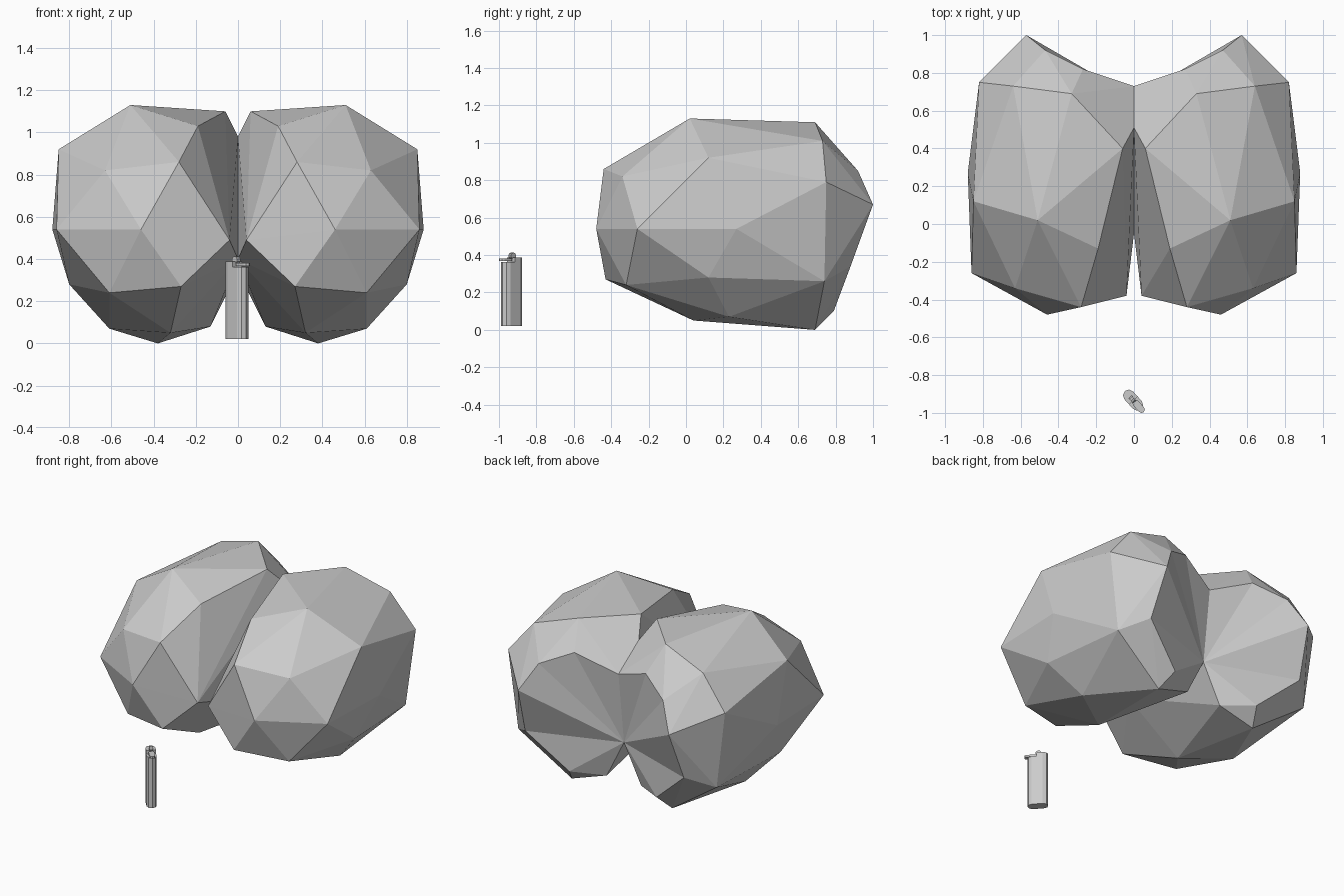
import bpy, bmesh, math
from mathutils import Matrix, Vector

if "Cube" in bpy.data.objects:
    bpy.data.objects.remove(bpy.data.objects["Cube"])

# Rounded faceted lobe: outer points, wrapped with a convex hull
outer = [(.51, .02, 1.13), (.85, .12, .92), (.88, .27, .54), (.86, -.26, .54),
         (.46, -.48, .54), (.28, -.44, .86), (.63, -.34, .82), (.19, -.13, 1.03),
         (.06, .40, 1.10), (.04, -.38, .49), (.27, -.43, .27), (.61, -.32, .24),
         (.80, .12, .28), (.61, .23, .07), (.32, .04, .05), (.38, .69, 0),
         (.33, .69, 1.11), (.64, .73, 1.01), (.82, .75, .79), (.75, .74, .26)]
seam = [(0, .51, .98), (0, -.05, .40)]
rim = [(0, .73, .83), (.27, .82, .94), (.47, .92, .85), (.57, 1, .67),
       (.60, .88, .34), (.33, .79, .10), (.13, .67, .08)]
hollow = (0, .67, .34)

bm = bmesh.new()
for p in outer:
    bm.verts.new(p)
sv = [bm.verts.new(p) for p in seam]
rv = [bm.verts.new(p) for p in rim]
bmesh.ops.convex_hull(bm, input=bm.verts[:])
# Open the back and the seam, then sink the back into a hollow fan
opening = set(sv + rv)
bmesh.ops.delete(bm, geom=[f for f in bm.faces if all(v in opening for v in f.verts)],
                 context='FACES_ONLY')
centre = bm.verts.new(hollow)
ring = rv + [sv[1]]
for a, b in zip(ring, ring[1:]):
    bm.faces.new((centre, b, a))
bmesh.ops.recalc_face_normals(bm, faces=bm.faces[:])
mesh = bpy.data.meshes.new("twin_lobes")
bm.to_mesh(mesh)
bm.free()
lobes = bpy.data.objects.new("twin_lobes", mesh)
bpy.context.collection.objects.link(lobes)
mod = lobes.modifiers.new("mirror", 'MIRROR')
mod.use_clip = True

# Pocket lighter, turned about z
place = Matrix.Translation((-.003, -.935, 0)) @ Matrix.Rotation(math.radians(-48), 4, 'Z')


def prism(name, outline, z0, z1):
    b = bmesh.new()
    face = b.faces.new([b.verts.new((x, y, z0)) for x, y in outline])
    new = bmesh.ops.extrude_face_region(b, geom=[face])['geom']
    for v in new:
        if isinstance(v, bmesh.types.BMVert):
            v.co.z = z1
    bmesh.ops.recalc_face_normals(b, faces=b.faces[:])
    m = bpy.data.meshes.new(name)
    b.to_mesh(m)
    b.free()
    o = bpy.data.objects.new(name, m)
    o.matrix_world = place
    bpy.context.collection.objects.link(o)
    return o


def capsule(x0, x1, r):
    pts = []
    for cx, start in ((x1 - r, -90), (x0 + r, 90)):
        for i in range(5):
            t = math.radians(start + 45 * i)
            pts.append((cx + r * math.cos(t), r * math.sin(t)))
    return pts


prism("lighter_body", capsule(-.068, .062, .031), .02, .362)
hood = [p for p in capsule(-.068, .062, .031) if p[0] < -.03] + [(.0, -.031), (.0, .031)]
prism("lighter_hood", hood, .362, .388)
prism("lighter_lever", capsule(.0, .082, .018), .368, .382)

# Spark wheel
bpy.ops.mesh.primitive_cylinder_add(vertices=10, radius=.018, depth=.022)
wheel = bpy.context.object
wheel.name = "lighter_wheel"
wheel.matrix_world = place @ Matrix.Translation((-.008, 0, .395)) @ Matrix.Rotation(math.pi / 2, 4, 'X')
